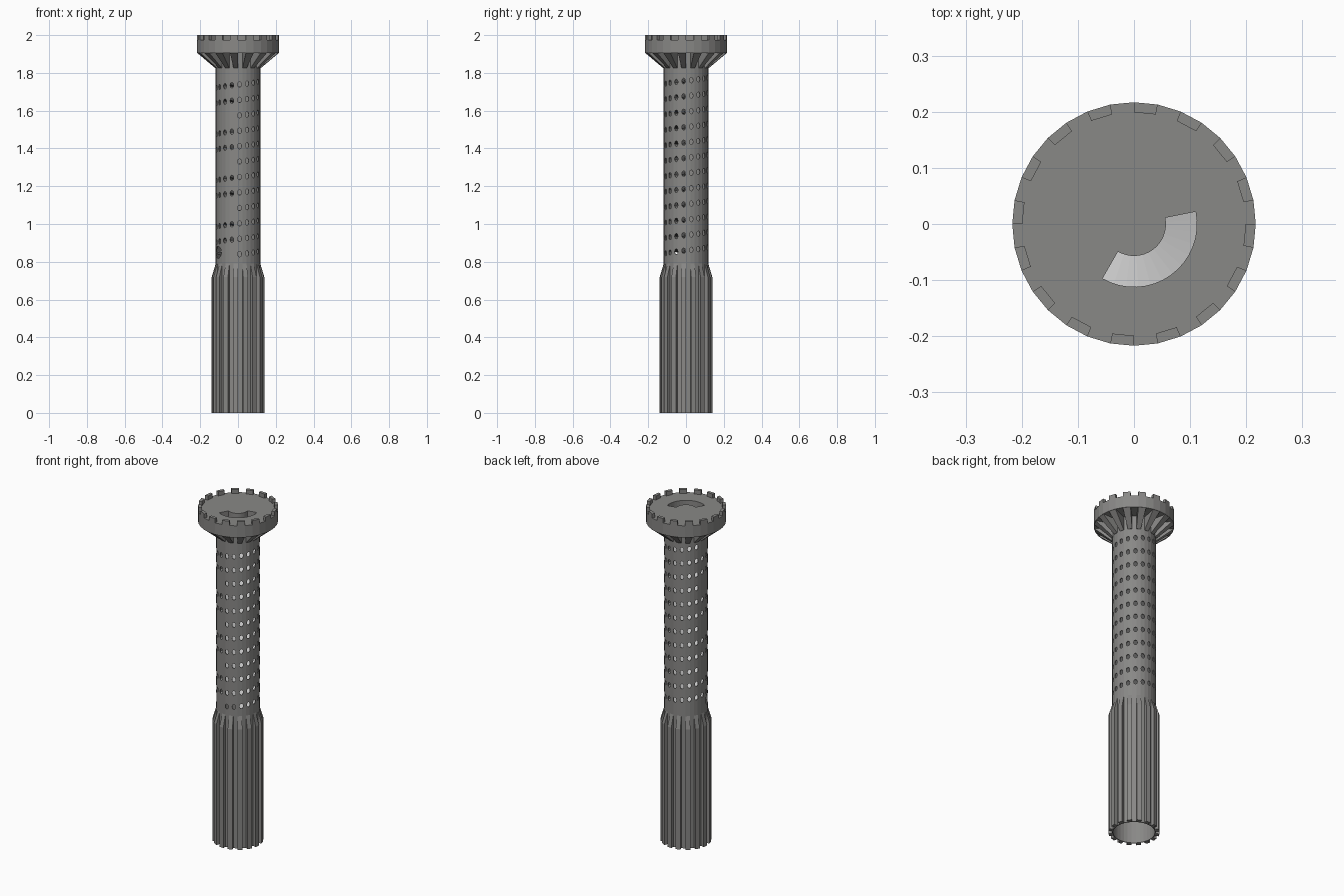
import bpy, bmesh, math
from mathutils import Matrix

if "Cube" in bpy.data.objects:
    bpy.data.objects.remove(bpy.data.objects["Cube"])

N = 32                       # sides of the round parts
SEG = 360 / N
PITCH = 0.0817               # rise of the hole spiral per turn


def material(name, rgb):
    m = bpy.data.materials.new(name)
    m.diffuse_color = (*rgb, 1)
    m.use_nodes = True
    m.node_tree.nodes["Principled BSDF"].inputs["Base Color"].default_value = m.diffuse_color
    return m


dark = material("dark_grey", (0.25, 0.247, 0.24))
light = material("light_grey", (0.63, 0.63, 0.63))


def sweep(bm, profile, a0=0, a1=360, n=N):
    """Revolve a closed (radius, z) outline, capping the ends of partial turns."""
    full = a1 - a0 == 360
    rings = []
    for i in range(n if full else n + 1):
        a = math.radians(a0 + (a1 - a0) * i / n)
        rings.append([bm.verts.new((r * math.cos(a), r * math.sin(a), z)) for r, z in profile])
    k = len(profile)
    for i in range(n):
        p, q = rings[i], rings[(i + 1) % len(rings)]
        for j in range(k):
            bm.faces.new((p[j], q[j], q[(j + 1) % k], p[(j + 1) % k]))
    if not full:
        bm.faces.new(rings[0])
        bm.faces.new(rings[-1][::-1])


def finish(bm, name, mat):
    bmesh.ops.remove_doubles(bm, verts=bm.verts, dist=1e-5)
    bmesh.ops.recalc_face_normals(bm, faces=bm.faces)
    me = bpy.data.meshes.new(name)
    bm.to_mesh(me)
    bm.free()
    me.materials.append(mat)
    ob = bpy.data.objects.new(name, me)
    bpy.context.collection.objects.link(ob)
    return ob


def cut(ob, cutter):
    cutter.hide_render = True
    mod = ob.modifiers.new("cut", 'BOOLEAN')
    mod.operation, mod.solver, mod.object = 'DIFFERENCE', 'EXACT', cutter
    bpy.context.view_layer.objects.active = ob
    bpy.ops.object.modifier_apply(modifier=mod.name)
    bpy.data.objects.remove(cutter)


def wedges(name, profile):
    """Sixteen blocks, one on every second side."""
    bm = bmesh.new()
    for i in range(1, N, 2):
        sweep(bm, profile, i * SEG, (i + 1) * SEG, 1)
    return finish(bm, name, dark)


# hollow shaft
bm = bmesh.new()
sweep(bm, [(0.118, 0), (0.118, 1.915), (0.113, 1.915), (0.113, 0)])
shaft = finish(bm, "shaft", dark)

# spiral of small oval holes, with a gap once every three turns
bm = bmesh.new()


def hole(deg, z, w, h, sides):
    m = (Matrix.Translation((0, 0, z)) @ Matrix.Rotation(math.radians(deg), 4, 'Z')
         @ Matrix.Translation((0.115, 0, 0)) @ Matrix.Diagonal((1, w, h, 1))
         @ Matrix.Rotation(math.radians(90), 4, 'Y'))
    bmesh.ops.create_cone(bm, cap_ends=True, segments=sides, radius1=1, radius2=1,
                          depth=0.05, matrix=m)


for group in range(4):
    base = 0.84 + group * PITCH * 3
    for k in range(49):
        deg = k * 20 - 86
        hole(deg, base + PITCH * k / 18, 0.010, 0.015, 8)
hole(206, 0.85, 0.032, 0.032, 16)      # larger outlet
cut(shaft, finish(bm, "hole_cutter", dark))

# head disc with a curved inlet slot
bm = bmesh.new()
sweep(bm, [(0, 1.905), (0.217, 1.905), (0.217, 1.975), (0, 1.975)])
head = finish(bm, "head", dark)
bm = bmesh.new()
sweep(bm, [(0.057, 1.85), (0.112, 1.85), (0.112, 2.05), (0.057, 2.05)], -120, 11.25, 16)
cut(head, finish(bm, "slot_cutter", dark))

# crown teeth, ribs under the head, grip ribs on the lower shaft
wedges("crown_teeth", [(0.199, 1.97), (0.217, 1.97), (0.217, 2.0), (0.199, 2.0)])
wedges("head_ribs", [(0.115, 1.825), (0.120, 1.825), (0.217, 1.906), (0.115, 1.906)])
wedges("grip_ribs", [(0.115, 0), (0.139, 0), (0.139, 0.72), (0.118, 0.79), (0.115, 0.79)])

# pale spiral ramp inside the shaft
bm = bmesh.new()
prev = None
for i in range(int((1.91 - 0.79) / PITCH * N)):
    a = math.radians(i * SEG - 86)
    z = 0.79 + PITCH * i / N
    row = []
    for r, dz in ((0.008, 0), (0.1125, 0), (0.1125, -0.006), (0.008, -0.006)):
        row.append(bm.verts.new((r * math.cos(a), r * math.sin(a), z + dz)))
    if prev:
        for j in range(4):
            bm.faces.new((prev[j], row[j], row[(j + 1) % 4], prev[(j + 1) % 4]))
    else:
        bm.faces.new(row)
    prev = row
bm.faces.new(prev[::-1])
finish(bm, "spiral_ramp", light)
